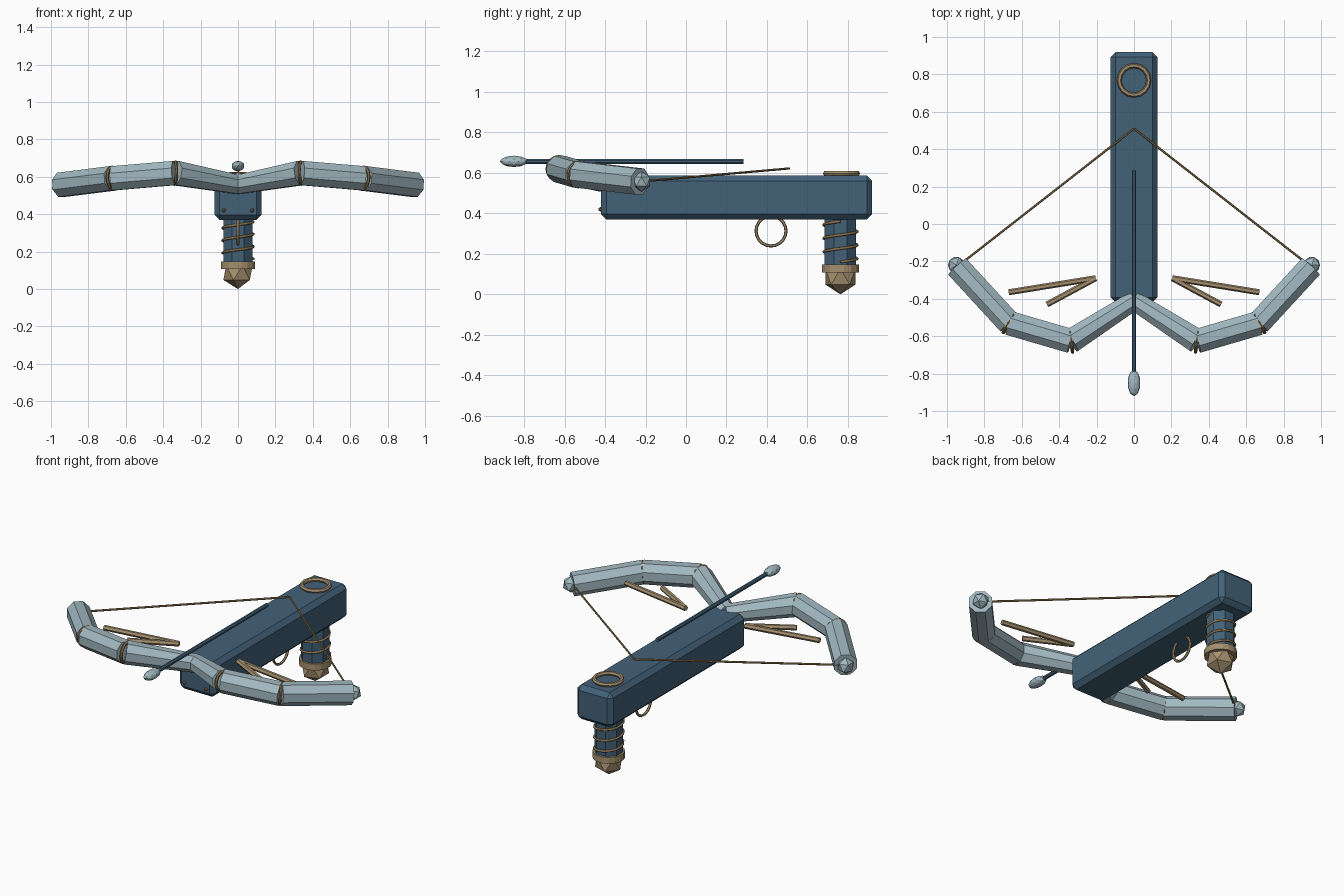
import bpy, bmesh, math
from mathutils import Vector, Matrix

if "Cube" in bpy.data.objects:
    bpy.data.objects.remove(bpy.data.objects["Cube"])


def material(name, rgb):
    m = bpy.data.materials.new(name)
    m.diffuse_color = (*rgb, 1)
    m.use_nodes = True
    m.node_tree.nodes["Principled BSDF"].inputs["Base Color"].default_value = m.diffuse_color
    return m


BLUE = material("stock blue", (0.055, 0.122, 0.19))
STEEL = material("pale steel", (0.36, 0.48, 0.53))
TAN = material("tan", (0.38, 0.28, 0.16))
BRONZE = material("bronze cord", (0.28, 0.18, 0.08))


def finish(name, bm, mat):
    bmesh.ops.recalc_face_normals(bm, faces=bm.faces)
    me = bpy.data.meshes.new(name)
    bm.to_mesh(me)
    bm.free()
    me.materials.append(mat)
    ob = bpy.data.objects.new(name, me)
    bpy.context.collection.objects.link(ob)
    return ob


def rod(name, a, b, r1, r2, sides, mat):
    """Tapered straight cylinder from a to b."""
    a, b = Vector(a), Vector(b)
    d = b - a
    up = d.to_track_quat('Z', 'Y').to_matrix().to_4x4()
    spin = Matrix.Rotation(math.pi / sides, 4, 'Z')
    bm = bmesh.new()
    bmesh.ops.create_cone(bm, cap_ends=True, segments=sides, radius1=r1, radius2=r2,
                          depth=d.length,
                          matrix=Matrix.Translation((a + b) / 2) @ up @ spin)
    return finish(name, bm, mat)


def gem(name, loc, size, subdiv, mat):
    """Faceted ball scaled per axis."""
    bm = bmesh.new()
    bmesh.ops.create_icosphere(bm, subdivisions=subdiv, radius=1)
    bmesh.ops.transform(bm, verts=bm.verts,
                        matrix=Matrix.Translation(loc) @ Matrix.Diagonal((*size, 1)))
    return finish(name, bm, mat)


def ring(name, loc, axis, major, minor, mat, seg=16, mseg=6):
    """Torus around the given axis."""
    bpy.ops.mesh.primitive_torus_add(
        major_segments=seg, minor_segments=mseg, major_radius=major, minor_radius=minor,
        location=loc, rotation=Vector(axis).to_track_quat('Z', 'Y').to_euler())
    ob = bpy.context.object
    ob.name = name
    ob.data.materials.append(mat)
    return ob


def wire(name, pts, r, mat):
    cu = bpy.data.curves.new(name, 'CURVE')
    cu.dimensions = '3D'
    cu.bevel_depth = r
    cu.bevel_resolution = 1
    cu.use_fill_caps = True
    sp = cu.splines.new('POLY')
    sp.points.add(len(pts) - 1)
    for p, co in zip(sp.points, pts):
        p.co = (*co, 1)
    cu.materials.append(mat)
    ob = bpy.data.objects.new(name, cu)
    bpy.context.collection.objects.link(ob)
    return ob


# Stock: chamfered beam
bm = bmesh.new()
bmesh.ops.create_cube(bm, size=1)
bmesh.ops.transform(bm, verts=bm.verts, matrix=Matrix.Translation((0, 0.25, 0.4775))
                    @ Matrix.Diagonal((0.25, 1.34, 0.217, 1)))
bmesh.ops.bevel(bm, geom=bm.edges[:], offset=0.027, segments=1, affect='EDGES')
finish("stock", bm, BLUE)

# Grip with spiral wrap, collar and pommel
GY = 0.763
rod("grip", (0, GY, 0.12), (0, GY, 0.40), 0.084, 0.084, 8, BLUE)
wire("grip_wrap", [(0.083 * math.cos(t), GY + 0.083 * math.sin(t), 0.16 + 0.2 * i / 48)
                   for i in range(49) for t in [i * math.tau / 16]], 0.007, BRONZE)
rod("grip_collar", (0, GY, 0.108), (0, GY, 0.148), 0.093, 0.093, 16, TAN)
gem("pommel", (0, GY, 0.0875), (0.0875, 0.0875, 0.0875), 1, TAN)

# Ring on the stock top and trigger ring underneath
ring("top_ring", (0, 0.768, 0.597), (0, 0, 1), 0.079, 0.013, TAN)
ring("trigger_ring", (0, 0.42, 0.313), (1, 0, 0), 0.074, 0.008, TAN, 20)

# Bow limbs, struts, rivets and string, one side at a time
limb = [(0, -0.41, 0.558), (0.337, -0.626, 0.62), (0.667, -0.53, 0.592), (0.945, -0.228, 0.557)]
radii = [0.054, 0.07, 0.07, 0.07]
for s, side in ((-1, "left"), (1, "right")):
    pts = [Vector((s * x, y, z)) for x, y, z in limb]
    for i in range(3):
        rod(f"limb_{side}_{i + 1}", pts[i], pts[i + 1], radii[i], radii[i + 1], 8, STEEL)
    for i in (1, 2):
        axis = (pts[i + 1] - pts[i]).normalized() + (pts[i] - pts[i - 1]).normalized()
        ring(f"limb_joint_{side}_{i}", pts[i], axis, 0.06, 0.009, BRONZE)
    gem(f"limb_tip_{side}", pts[3] + Vector((s * 0.005, 0.008, 0)), (0.05,) * 3, 1, STEEL)
    for n, end in (("long", (s * 0.67, -0.365, 0.585)), ("short", (s * 0.465, -0.43, 0.585))):
        rod(f"strut_{side}_{n}", (s * 0.205, -0.29, 0.58), end, 0.016, 0.016, 6, TAN)
    for z, level in ((0.42, "lower"), (0.53, "upper")):
        gem(f"rivet_{side}_{level}", (s * 0.075, -0.422, z), (0.012,) * 3, 1, BRONZE)
    rod(f"string_{side}", pts[3], (0, 0.51, 0.622), 0.006, 0.006, 6, BRONZE)

# Bolt
rod("bolt_shaft", (0, -0.83, 0.657), (0, 0.285, 0.657), 0.013, 0.013, 8, BLUE)
gem("bolt_head", (0, -0.85, 0.657), (0.035, 0.07, 0.028), 2, STEEL)
